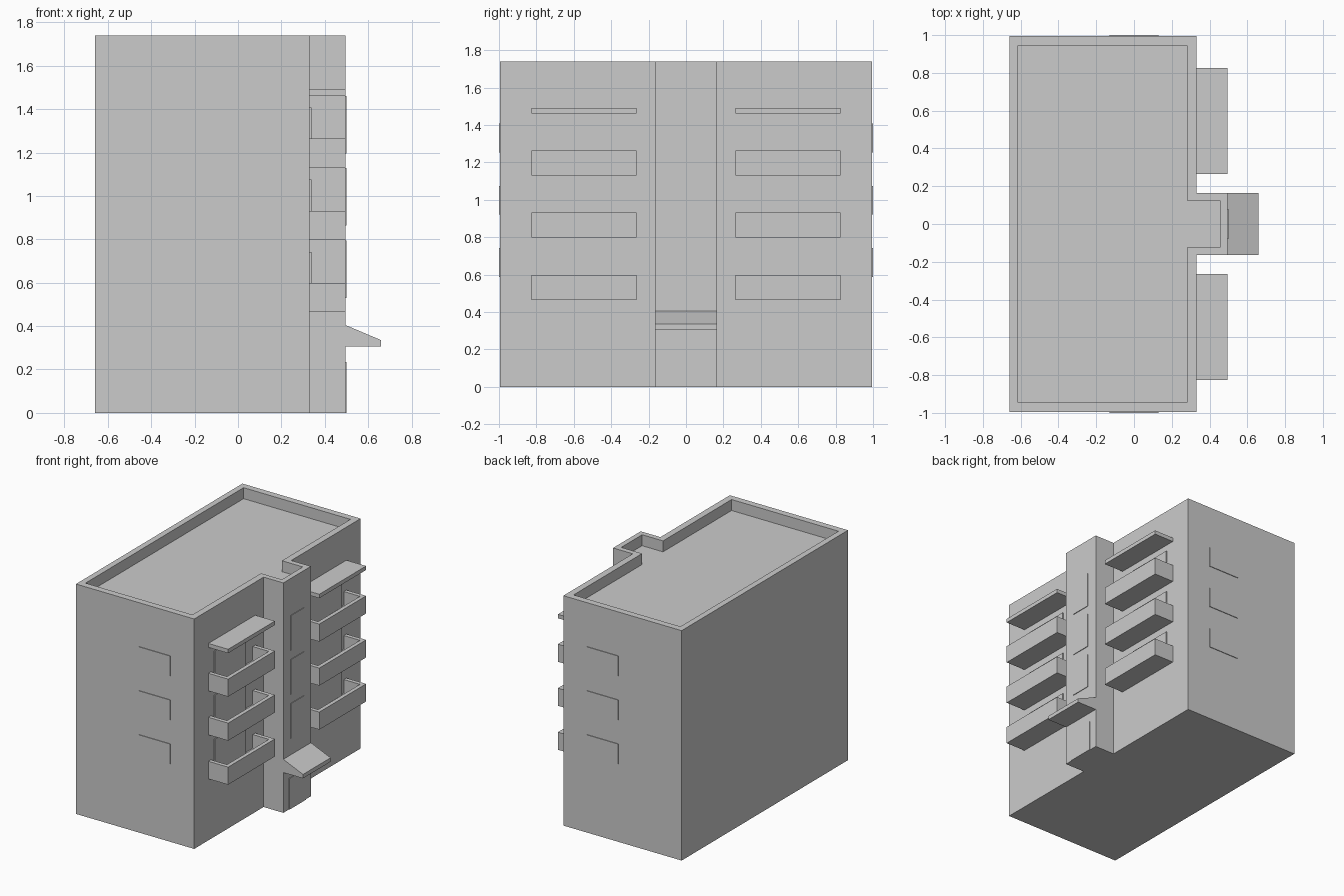
import bpy
import bmesh

cube = bpy.data.objects.get("Cube")
if cube:
    bpy.data.objects.remove(cube, do_unlink=True)

GREY = (0.6, 0.6, 0.6, 1.0)
concrete = bpy.data.materials.new("plain_grey")
concrete.use_nodes = True
concrete.diffuse_color = GREY
concrete.node_tree.nodes["Principled BSDF"].inputs["Base Color"].default_value = GREY

HEIGHT, ROOF = 1.74, 1.657        # wall top and sunken roof level
WALL, FRONT, END = 0.33, 0.495, 0.995   # balcony wall x, tower face x, end wall y
STOREY = 0.333


def finish(name, bm):
    """Turn a bmesh into a named object with the shared material."""
    bmesh.ops.recalc_face_normals(bm, faces=bm.faces)
    mesh = bpy.data.meshes.new(name)
    bm.to_mesh(mesh)
    bm.free()
    mesh.materials.append(concrete)
    obj = bpy.data.objects.new(name, mesh)
    bpy.context.collection.objects.link(obj)
    return obj


def box(name, x0, x1, y0, y1, z0, z1):
    bm = bmesh.new()
    bmesh.ops.create_cube(bm, size=1)
    for v in bm.verts:
        v.co.x = x1 if v.co.x > 0 else x0
        v.co.y = y1 if v.co.y > 0 else y0
        v.co.z = z1 if v.co.z > 0 else z0
    return finish(name, bm)


def plan(back, wall, front, end, tower):
    """T-shaped floor plan: a long block with a stair tower on +x."""
    half = [(back, end), (wall, end), (wall, tower), (front, tower)]
    return half + [(x, -y) for x, y in reversed(half)]


# Main block: outer walls, parapet rim and sunken roof as one shell
bm = bmesh.new()
outer = plan(-0.66, WALL, FRONT, END, 0.165)
inner = plan(-0.615, 0.28, 0.455, 0.945, 0.125)
loops = [[bm.verts.new((x, y, z)) for x, y in pts]
         for pts, z in ((outer, 0), (outer, HEIGHT), (inner, HEIGHT), (inner, ROOF))]
for low, high in zip(loops, loops[1:]):
    for i in range(len(low)):
        j = (i + 1) % len(low)
        bm.faces.new((low[i], low[j], high[j], high[i]))
bm.faces.new(loops[0])
bm.faces.new(loops[-1])
finish("building_body", bm)

# Sloping entrance canopy
bm = bmesh.new()
profile = [(FRONT, 0.305), (0.66, 0.305), (0.66, 0.335), (FRONT, 0.405)]
face = bm.faces.new([bm.verts.new((x, -0.165, z)) for x, z in profile])
extruded = bmesh.ops.extrude_face_region(bm, geom=[face])["geom"]
bmesh.ops.translate(bm, vec=(0, 0.33, 0),
                    verts=[g for g in extruded if isinstance(g, bmesh.types.BMVert)])
finish("entrance_canopy", bm)

# Entrance door
box("entrance_door", FRONT, 0.5, -0.1, 0.1, 0, 0.235)


def balcony(name, y0, y1, z0, z1):
    """Tray-like balcony, open on top and against the wall."""
    t = 0.03
    box(name + "_floor", WALL, FRONT, y0, y1, z0, z0 + t)
    box(name + "_front_rail", FRONT - t, FRONT, y0, y1, z0 + t, z1)
    box(name + "_end_rail_a", WALL, FRONT - t, y0, y0 + t, z0 + t, z1)
    box(name + "_end_rail_b", WALL, FRONT - t, y1 - t, y1, z0 + t, z1)


for side, s in (("left", 1), ("right", -1)):
    y0, y1 = sorted((0.265 * s, 0.825 * s))
    d0, d1 = sorted((0.39 * s, 0.76 * s))
    for i in range(3):
        lift = i * STOREY
        tag = f"{side}_{i + 1}"
        balcony("balcony_" + tag, y0, y1, 0.465 + lift, 0.598 + lift)
        box("balcony_door_" + tag, WALL, WALL + 0.008, d0, d1,
            0.495 + lift, 0.742 + lift)
        # End wall windows
        w0, w1 = sorted((END * s, s))
        box("end_window_" + tag, -0.13, 0.13, w0, w1, 0.588 + lift, 0.742 + lift)
    # Roof slab over the top balcony
    box("balcony_roof_" + side, WALL, FRONT, y0, y1, 1.46, 1.49)

# Stair tower windows
for i in range(3):
    lift = i * STOREY
    box(f"tower_window_{i + 1}", FRONT, 0.5, -0.08, 0.08, 0.53 + lift, 0.795 + lift)
